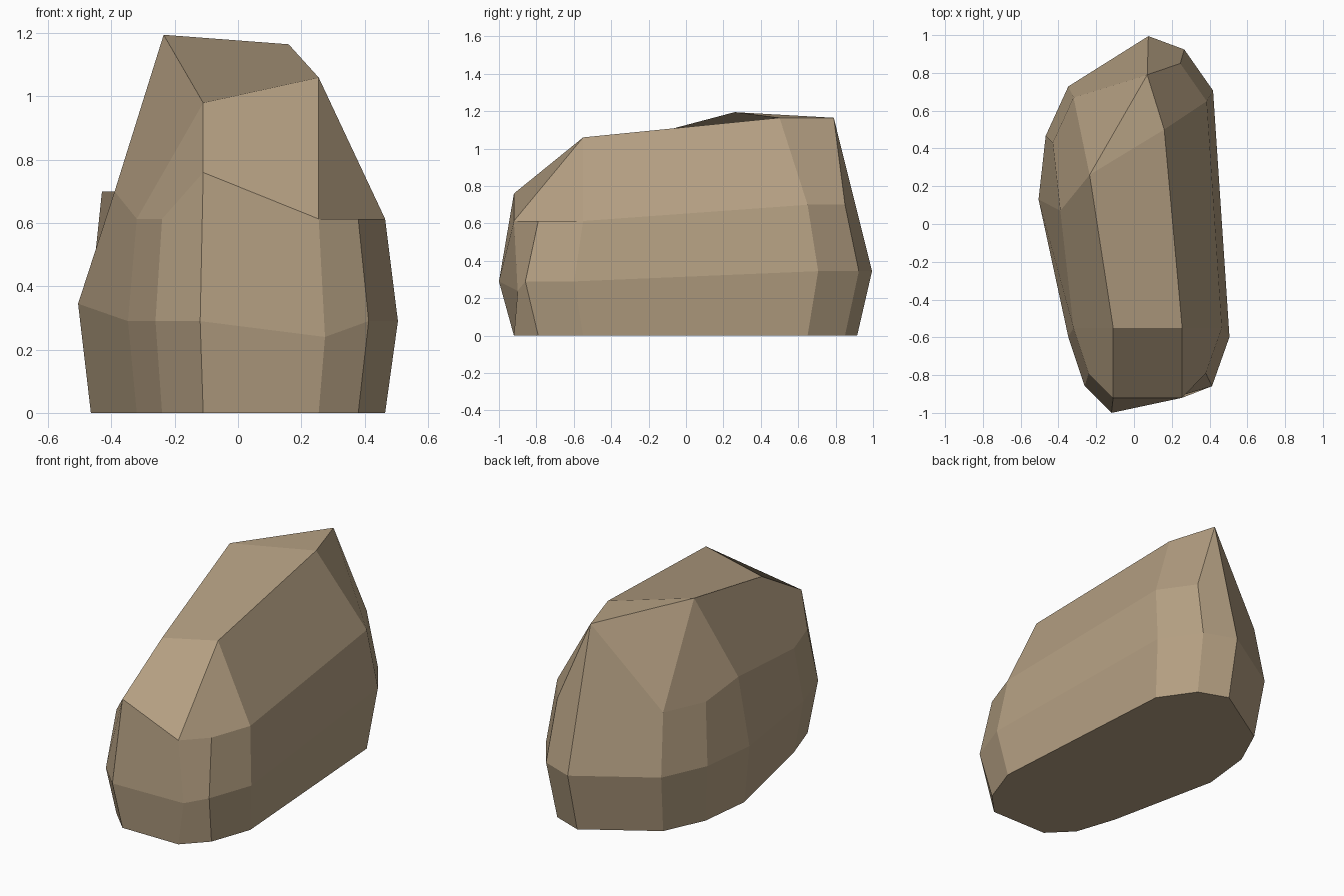
import bpy
import bmesh
from mathutils import Vector

default_cube = bpy.data.objects.get("Cube")
if default_cube:
    bpy.data.objects.remove(default_cube, do_unlink=True)


def make_material(name, colour):
    material = bpy.data.materials.new(name)
    material.use_nodes = True
    material.diffuse_color = colour
    shader = material.node_tree.nodes["Principled BSDF"]
    shader.inputs["Base Color"].default_value = colour
    shader.inputs["Roughness"].default_value = 0.9
    return material


# Ground outline of the boulder, counter-clockwise from the front right corner
outline = dict(
    a=(-0.11, -0.92), b=(0.255, -0.92), c=(0.38, -0.79), d=(0.465, -0.55),
    e=(0.385, 0.65), f=(0.245, 0.85), g=(0.07, 0.915), h=(-0.32, 0.67),
    i=(-0.43, 0.43), j=(-0.465, 0.12), k=(-0.32, -0.55), l=(-0.24, -0.79),
)
BULGE = 1.087

# Stack three rings: foot, bulging belly and shoulder; the back sits higher
foot, belly, shoulder = {}, {}, {}
for key, (x, y) in outline.items():
    back = y > 0
    foot[key] = Vector((x, y, 0))
    belly[key] = Vector((x * BULGE, y * BULGE, 0.345 if back else 0.29))
    shoulder[key] = Vector((x, y, 0.70 if back else 0.613))

# Chipped corners that break the regular rings
belly["b"] = Vector((0.275, -0.90, 0.24))
shoulder["a"].z = 0.76
shoulder["j"].xy = (-0.39, 0.07)
shoulder["g"] = Vector((0.07, 0.79, 1.165))

# Crown corners
crown = dict(
    p=Vector((-0.11, -0.55, 0.98)), q=Vector((0.255, -0.55, 1.06)),
    r=Vector((0.16, 0.50, 1.165)), t=Vector((-0.235, 0.26, 1.195)),
)

bm = bmesh.new()


def add_corners(points):
    return {key: bm.verts.new(point) for key, point in points.items()}


rings = [add_corners(ring) for ring in (foot, belly, shoulder)]
keys = list(outline)

# Side facets between neighbouring rings
for lower, upper in zip(rings, rings[1:]):
    for n, key in enumerate(keys):
        after = keys[(n + 1) % len(keys)]
        bm.faces.new((lower[key], lower[after], upper[after], upper[key]))

# Crown facets, each spelled by its corners
top = rings[-1] | add_corners(crown)
for facet in "abqp bcdq derq efgr ght hijt jkpt klap pqrt rgt".split():
    bm.faces.new([top[key] for key in facet])

# Flat underside
bm.faces.new([rings[0][key] for key in reversed(keys)])
bmesh.ops.recalc_face_normals(bm, faces=bm.faces)

mesh = bpy.data.meshes.new("boulder")
bm.to_mesh(mesh)
bm.free()
mesh.materials.append(make_material("tan stone", (0.46, 0.35, 0.225, 1)))
boulder = bpy.data.objects.new("boulder", mesh)
bpy.context.collection.objects.link(boulder)
